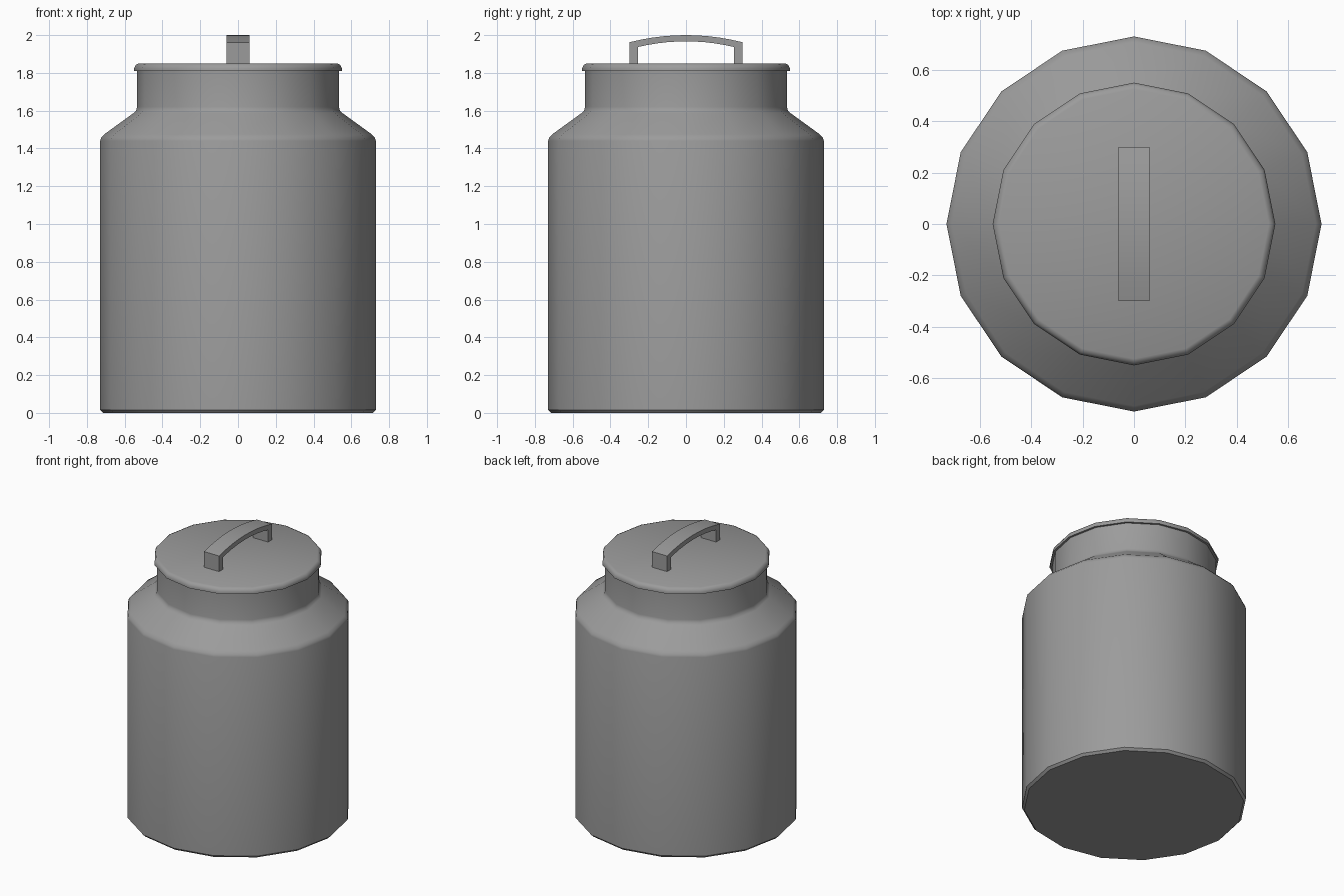
import bpy
import bmesh
import math

default = bpy.data.objects.get("Cube")
if default:
    bpy.data.objects.remove(default, do_unlink=True)

SIDES = 16

metal = bpy.data.materials.new("grey metal")
metal.use_nodes = True
GREY = (0.33, 0.33, 0.33, 1.0)
metal.diffuse_color = GREY
metal.node_tree.nodes["Principled BSDF"].inputs["Base Color"].default_value = GREY


def finish(name, bm, angle):
    bmesh.ops.recalc_face_normals(bm, faces=bm.faces)
    mesh = bpy.data.meshes.new(name)
    bm.to_mesh(mesh)
    bm.free()
    mesh.materials.append(metal)
    obj = bpy.data.objects.new(name, mesh)
    bpy.context.collection.objects.link(obj)
    bpy.ops.object.select_all(action="DESELECT")
    obj.select_set(True)
    bpy.context.view_layer.objects.active = obj
    bpy.ops.object.shade_smooth_by_angle(angle=math.radians(angle))
    return obj


def lathe(name, profile, angle):
    """Turn (radius, height) points around z and cap both ends."""
    bm = bmesh.new()
    rings = []
    for r, z in profile:
        rings.append([bm.verts.new((r * math.cos(a), r * math.sin(a), z))
                      for a in (math.tau * i / SIDES for i in range(SIDES))])
    for low, high in zip(rings, rings[1:]):
        for i in range(SIDES):
            j = (i + 1) % SIDES
            bm.faces.new((low[i], low[j], high[j], high[i]))
    bm.faces.new(rings[0])
    bm.faces.new(rings[-1])
    return finish(name, bm, angle)


# Body with chamfered foot, sloping shoulder and straight neck
lathe("can_body", [(0.715, 0), (0.73, 0.016), (0.73, 1.44), (0.725, 1.456),
                   (0.708, 1.475), (0.552, 1.588), (0.539, 1.602),
                   (0.535, 1.62), (0.535, 1.82)], 40)

# Flat lid with rounded rim
lathe("lid", [(0.55, 1.81), (0.55, 1.825), (0.541, 1.843), (0.525, 1.85)], 50)

# Strap handle: two legs joined by a shallow arch
HALF_WIDTH, STEPS = 0.06, 10
outer, inner = [(-0.3, 1.84)], [(-0.255, 1.84)]
for i in range(STEPS + 1):
    t = 2 * i / STEPS - 1
    outer.append((0.3 * t, 2.0 - 0.038 * t * t))
    inner.append((0.255 * t, 1.967 - 0.03 * t * t))
outer.append((0.3, 1.84))
inner.append((0.255, 1.84))

bm = bmesh.new()
loops = []
for (yo, zo), (yi, zi) in zip(outer, inner):
    loops.append([bm.verts.new(p) for p in (
        (-HALF_WIDTH, yo, zo), (HALF_WIDTH, yo, zo),
        (HALF_WIDTH, yi, zi), (-HALF_WIDTH, yi, zi))])
for a, b in zip(loops, loops[1:]):
    for k in range(4):
        n = (k + 1) % 4
        bm.faces.new((a[k], a[n], b[n], b[k]))
bm.faces.new(loops[0])
bm.faces.new(loops[-1])
finish("lid_handle", bm, 30)
